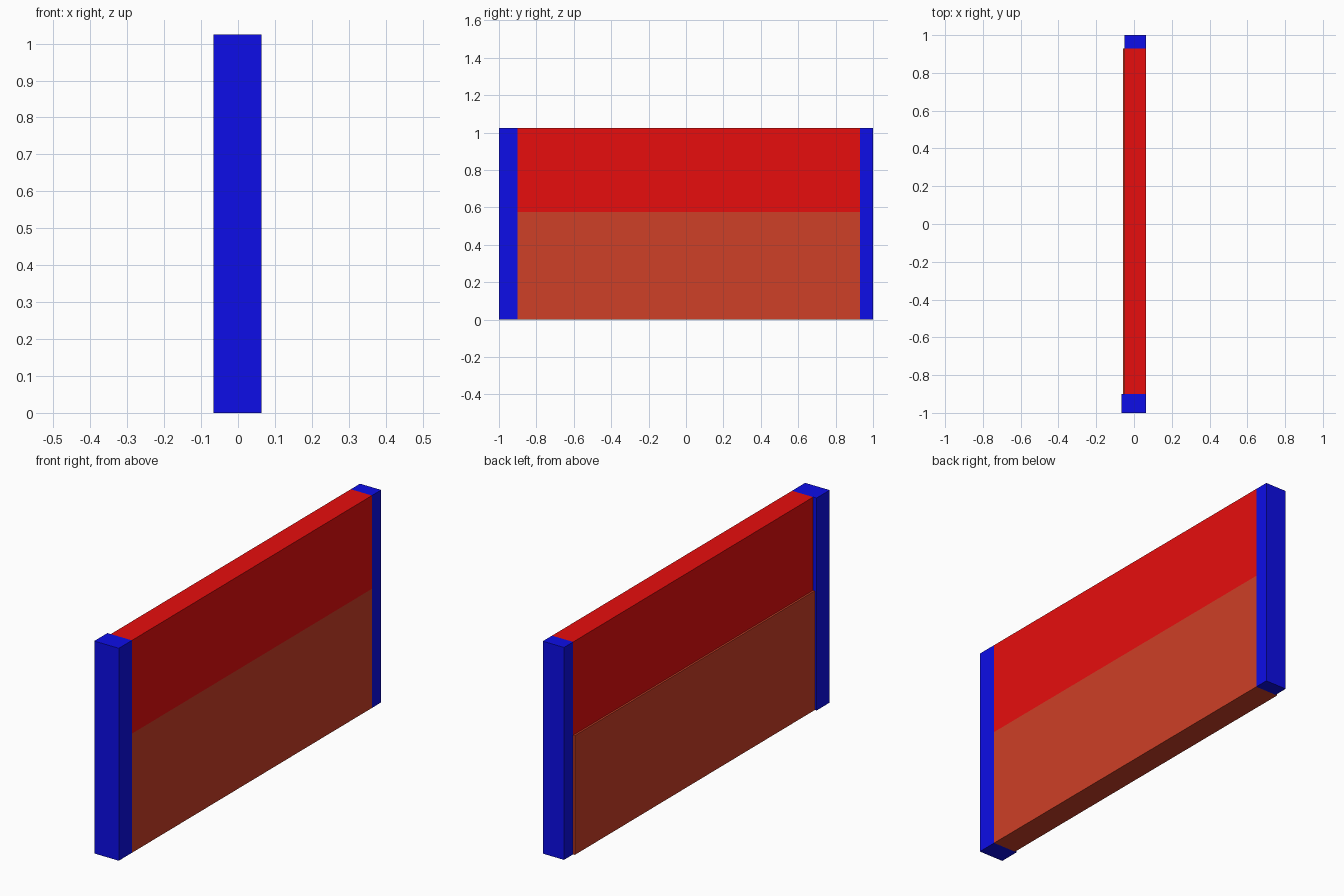
import bpy

if "Cube" in bpy.data.objects:
    bpy.data.objects.remove(bpy.data.objects["Cube"])

HEIGHT = 1.025
RAIL_Z = 0.575          # top of the lower panel
RIGHT = 0.064           # every part is flush on the +x side
Y0, Y1 = -0.90, 0.93    # span between the two posts


def material(name, rgb):
    mat = bpy.data.materials.new(name)
    mat.diffuse_color = (*rgb, 1.0)
    mat.use_nodes = True
    mat.node_tree.nodes["Principled BSDF"].inputs["Base Color"].default_value = mat.diffuse_color
    return mat


def box(name, x, y, z, mat):
    """Box from (min, max) pairs along each axis."""
    bpy.ops.mesh.primitive_cube_add(size=1)
    obj = bpy.context.object
    obj.name = name
    obj.location = [(a + b) / 2 for a, b in (x, y, z)]
    obj.scale = [b - a for a, b in (x, y, z)]
    bpy.ops.object.transform_apply(location=True, rotation=False, scale=True)
    obj.data.materials.append(mat)
    return obj


blue = material("post_blue", (0.004, 0.004, 0.80))
red = material("board_red", (0.80, 0.004, 0.004))
rust = material("panel_rust", (0.62, 0.05, 0.02))

# End posts
box("front_post", (-0.067, RIGHT), (-1.0, Y0), (0, HEIGHT), blue)
box("back_post", (-0.049, RIGHT), (Y1, 1.0), (0, HEIGHT), blue)

# Lower panel, slightly thicker than the boards above it
box("lower_panel", (-0.058, RIGHT), (Y0, Y1), (0, RAIL_Z), rust)

# Upper boards, butted edge to edge
seams = [Y0, -0.78, -0.37, 0.01, 0.38, 0.81, Y1]
for a, b in zip(seams, seams[1:]):
    box("upper_board", (-0.049, RIGHT), (a, b), (RAIL_Z, HEIGHT), red)
